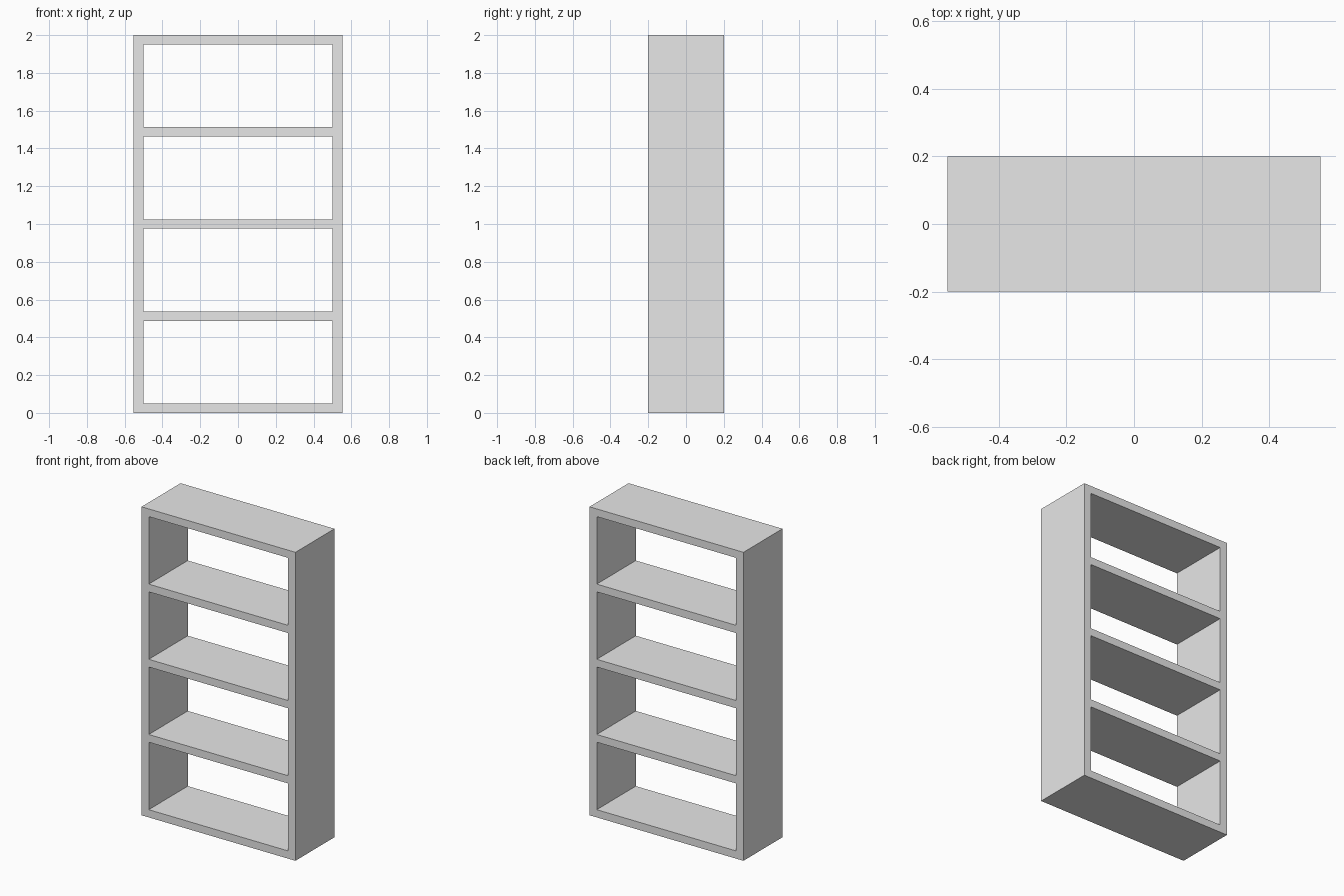
import bpy, bmesh

cube = bpy.data.objects.get("Cube")
if cube:
    bpy.data.objects.remove(cube, do_unlink=True)

HALF_W, INNER_W, HALF_D, HEIGHT = 0.552, 0.5, 0.2, 2.0
BOARD, BAYS = 0.05, 4
pitch = (HEIGHT - BOARD) / BAYS

grey = bpy.data.materials.new("plain grey")
grey.use_nodes = True
colour = (0.8, 0.8, 0.8, 1)
grey.diffuse_color = colour
grey.node_tree.nodes["Principled BSDF"].inputs["Base Color"].default_value = colour

# Board edges along each axis; open bays are the odd rows of the middle column
xs = [-HALF_W, -INNER_W, INNER_W, HALF_W]
zs = []
for i in range(BAYS + 1):
    zs += [i * pitch, i * pitch + BOARD]

# Front frame: a grid of faces with the open bays left out
bm = bmesh.new()
grid = [[bm.verts.new((x, -HALF_D, z)) for x in xs] for z in zs]
for r in range(len(zs) - 1):
    for c in range(len(xs) - 1):
        if not (c == 1 and r % 2):
            bm.faces.new((grid[r][c], grid[r][c + 1], grid[r + 1][c + 1], grid[r + 1][c]))

# Pull the frame back to full depth, giving uprights and shelves in one shell
front = bm.faces[:]
back = bmesh.ops.extrude_face_region(bm, geom=front, use_keep_orig=True)["geom"]
bmesh.ops.translate(bm, vec=(0, 2 * HALF_D, 0),
                    verts=[v for v in back if isinstance(v, bmesh.types.BMVert)])
bmesh.ops.recalc_face_normals(bm, faces=bm.faces)

mesh = bpy.data.meshes.new("bookcase")
bm.to_mesh(mesh)
bm.free()
mesh.materials.append(grey)
bookcase = bpy.data.objects.new("bookcase", mesh)
bpy.context.collection.objects.link(bookcase)
